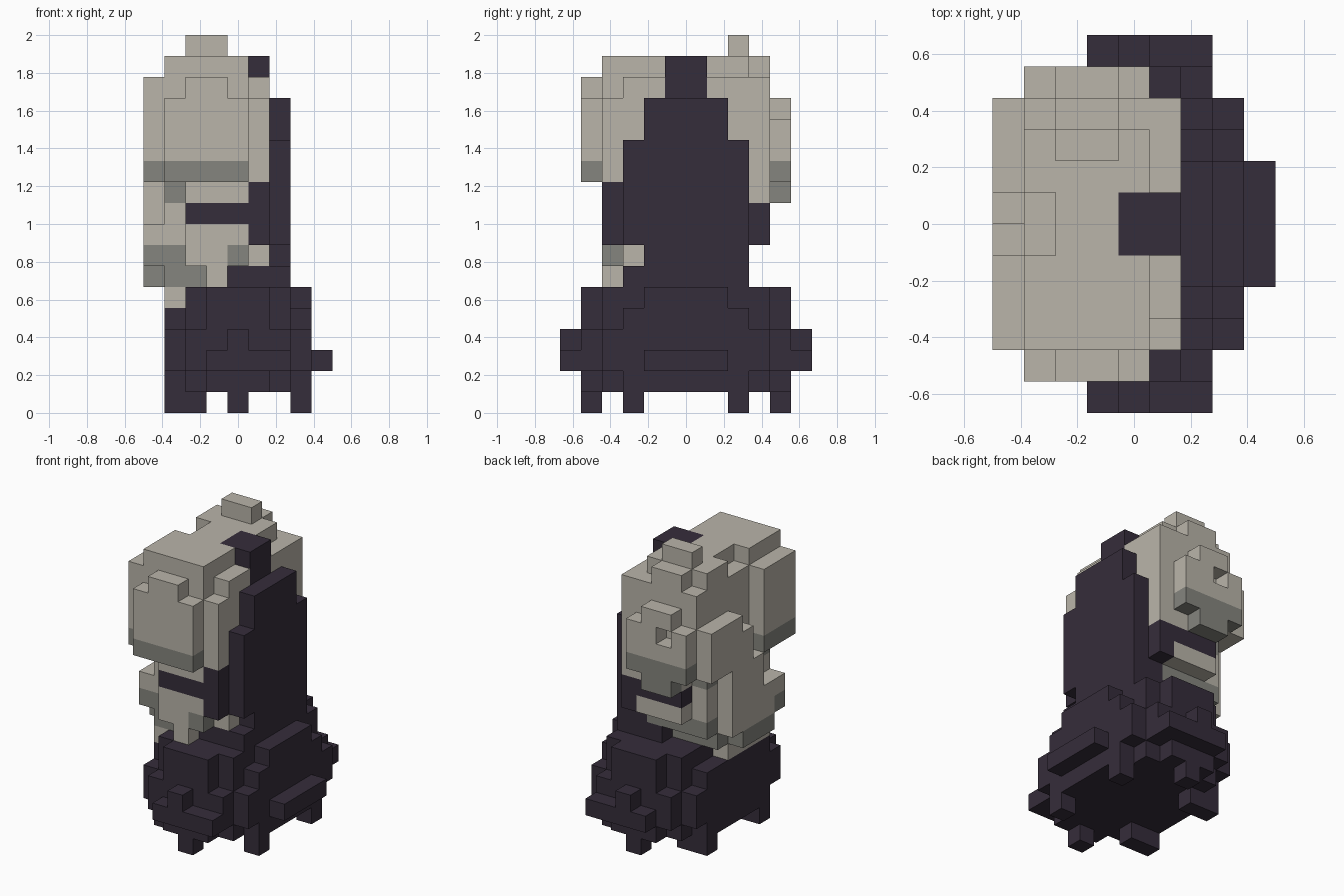
import bpy
import bmesh
from mathutils import Vector

old = bpy.data.objects.get("Cube")
if old:
    bpy.data.objects.remove(old, do_unlink=True)

# Block grid: nine wide, twelve deep, eighteen tall
UNIT = 1 / 9
CENTRE = Vector((4.5, 6, 0))
cells = {}


def make_material(name, colour):
    mat = bpy.data.materials.new(name)
    mat.use_nodes = True
    mat.diffuse_color = (*colour, 1)
    shader = mat.node_tree.nodes["Principled BSDF"]
    shader.inputs["Base Color"].default_value = (*colour, 1)
    shader.inputs["Roughness"].default_value = 0.9
    return mat


materials = {
    "bone": make_material("pale bone", (0.49, 0.46, 0.40)),
    "shade": make_material("grey bone", (0.235, 0.235, 0.21)),
    "dark": make_material("dark purple", (0.036, 0.026, 0.043)),
}


def fill(part, colour, x, y, z):
    """Fill the block range with a colour; later fills replace earlier ones."""
    for i in range(*x):
        for j in range(*y):
            for k in range(*z):
                cells[i, j, k] = (part, colour)


def fill_pair(part, colour, x, y, z):
    """Fill a range and its twin mirrored across the middle of the depth."""
    fill(part, colour, x, y, z)
    fill(part, colour, x, (12 - y[1], 12 - y[0]), z)


def carve(x, y, z):
    for i in range(*x):
        for j in range(*y):
            for k in range(*z):
                cells.pop((i, j, k), None)


# Rounded base
fill("base", "dark", (2, 7), (2, 10), (1, 6))
fill("base", "dark", (3, 6), (1, 11), (1, 6))
fill("base", "dark", (2, 7), (1, 11), (2, 4))
fill("base", "dark", (1, 8), (3, 9), (1, 5))
fill("base", "dark", (1, 8), (2, 10), (2, 4))
fill("base", "dark", (7, 8), (4, 8), (5, 6))
fill("base", "dark", (8, 9), (4, 8), (2, 3))
fill_pair("base", "dark", (3, 7), (0, 1), (2, 3))
fill_pair("base", "dark", (4, 5), (0, 1), (3, 4))

# Stubby feet
fill_pair("feet", "dark", (1, 3), (3, 4), (0, 1))
fill_pair("feet", "dark", (4, 5), (1, 2), (0, 1))
fill_pair("feet", "dark", (7, 8), (3, 4), (0, 1))

# Neck and back slab
fill("neck", "dark", (4, 7), (3, 9), (6, 7))
fill("neck", "dark", (5, 7), (4, 9), (7, 8))
fill("back_slab", "dark", (6, 7), (4, 8), (6, 15))
fill("back_slab", "dark", (6, 7), (3, 9), (8, 13))
fill("back_slab", "dark", (5, 6), (2, 10), (8, 11))

# Lower jaw with grey lower edges
fill("jaw", "bone", (2, 5), (2, 10), (8, 9))
fill("jaw", "bone", (1, 2), (3, 9), (8, 9))
fill("jaw", "bone", (1, 5), (3, 9), (7, 8))
fill("jaw", "bone", (2, 5), (2, 3), (7, 8))
fill("jaw", "bone", (1, 4), (3, 8), (6, 7))
fill("jaw", "bone", (3, 4), (2, 3), (6, 7))
fill("jaw", "bone", (5, 6), (3, 4), (7, 8))
fill("jaw", "shade", (4, 5), (2, 3), (7, 8))
fill_pair("jaw", "shade", (1, 2), (3, 4), (7, 8))
fill("jaw", "shade", (2, 5), (8, 9), (7, 8))
fill("jaw", "shade", (1, 3), (3, 4), (6, 7))
fill("jaw", "shade", (1, 4), (7, 8), (6, 7))

# Lip and chin
fill("lip", "bone", (0, 1), (3, 8), (7, 9))
fill("lip", "shade", (0, 1), (3, 4), (7, 8))
fill("lip", "shade", (0, 1), (4, 7), (6, 7))
fill("chin", "bone", (1, 2), (3, 7), (5, 6))

# Mouth gap and teeth
fill("mouth", "dark", (2, 6), (2, 10), (9, 10))
fill("teeth", "bone", (1, 2), (3, 9), (9, 10))
fill("teeth", "bone", (0, 1), (5, 8), (9, 11))

# Head
fill("head", "bone", (1, 5), (2, 10), (11, 17))
fill("head", "bone", (5, 6), (2, 10), (11, 16))
fill("head", "bone", (2, 5), (2, 10), (10, 11))
fill("head", "bone", (1, 2), (3, 9), (10, 11))
fill_pair("head", "shade", (1, 2), (3, 4), (10, 11))
fill("head", "bone", (5, 6), (9, 10), (10, 11))
carve((5, 6), (2, 3), (15, 16))
carve((1, 2), (5, 7), (16, 17))
carve((1, 2), (9, 10), (16, 17))
carve((4, 5), (9, 10), (16, 17))
fill("top_knob", "bone", (2, 4), (8, 9), (17, 18))
fill("head_inlay", "dark", (4, 6), (5, 7), (15, 17))

# Raised face blocks
fill("brow_block", "bone", (0, 1), (2, 5), (11, 16))
fill("brow_block", "shade", (0, 1), (2, 5), (11, 12))
fill("nose", "bone", (0, 1), (7, 10), (11, 14))
fill("nose", "bone", (0, 1), (6, 7), (11, 13))

# Side plates, one solid and one with a hole
fill("front_plate", "bone", (1, 5), (1, 2), (12, 15))
fill("front_plate", "bone", (2, 4), (1, 2), (15, 16))
fill("front_plate", "shade", (1, 5), (1, 2), (11, 12))
fill("rear_plate", "bone", (1, 5), (10, 11), (12, 14))
fill("rear_plate", "bone", (2, 4), (10, 11), (14, 15))
fill("rear_plate", "shade", (1, 5), (10, 11), (11, 12))
fill("rear_plate", "shade", (2, 4), (10, 11), (10, 11))
carve((2, 3), (10, 11), (13, 14))


def build_part(part):
    """Turn the exposed block sides of one part into a merged mesh."""
    bm = bmesh.new()
    names = list(materials)
    for cell, (owner, colour) in cells.items():
        if owner != part:
            continue
        middle = Vector(cell) + Vector((0.5, 0.5, 0.5))
        for axis in range(3):
            for sign in (-1, 1):
                normal = Vector((0, 0, 0))
                normal[axis] = sign
                if tuple(int(v) for v in Vector(cell) + normal) in cells:
                    continue
                side = Vector((0, 0, 0))
                side[(axis + 1) % 3] = 0.5
                up = normal.cross(side)
                corners = (-side - up, side - up, side + up, up - side)
                face = bm.faces.new([
                    bm.verts.new((middle + normal / 2 + c - CENTRE) * UNIT)
                    for c in corners])
                face.material_index = names.index(colour)
    bmesh.ops.remove_doubles(bm, verts=bm.verts, dist=0.001)
    bmesh.ops.dissolve_limit(bm, angle_limit=0.01, verts=bm.verts,
                             edges=bm.edges, delimit={"MATERIAL"})
    mesh = bpy.data.meshes.new(part)
    bm.to_mesh(mesh)
    bm.free()
    for mat in materials.values():
        mesh.materials.append(mat)
    bpy.context.collection.objects.link(bpy.data.objects.new(part, mesh))


for part in sorted({owner for owner, colour in cells.values()}):
    build_part(part)
